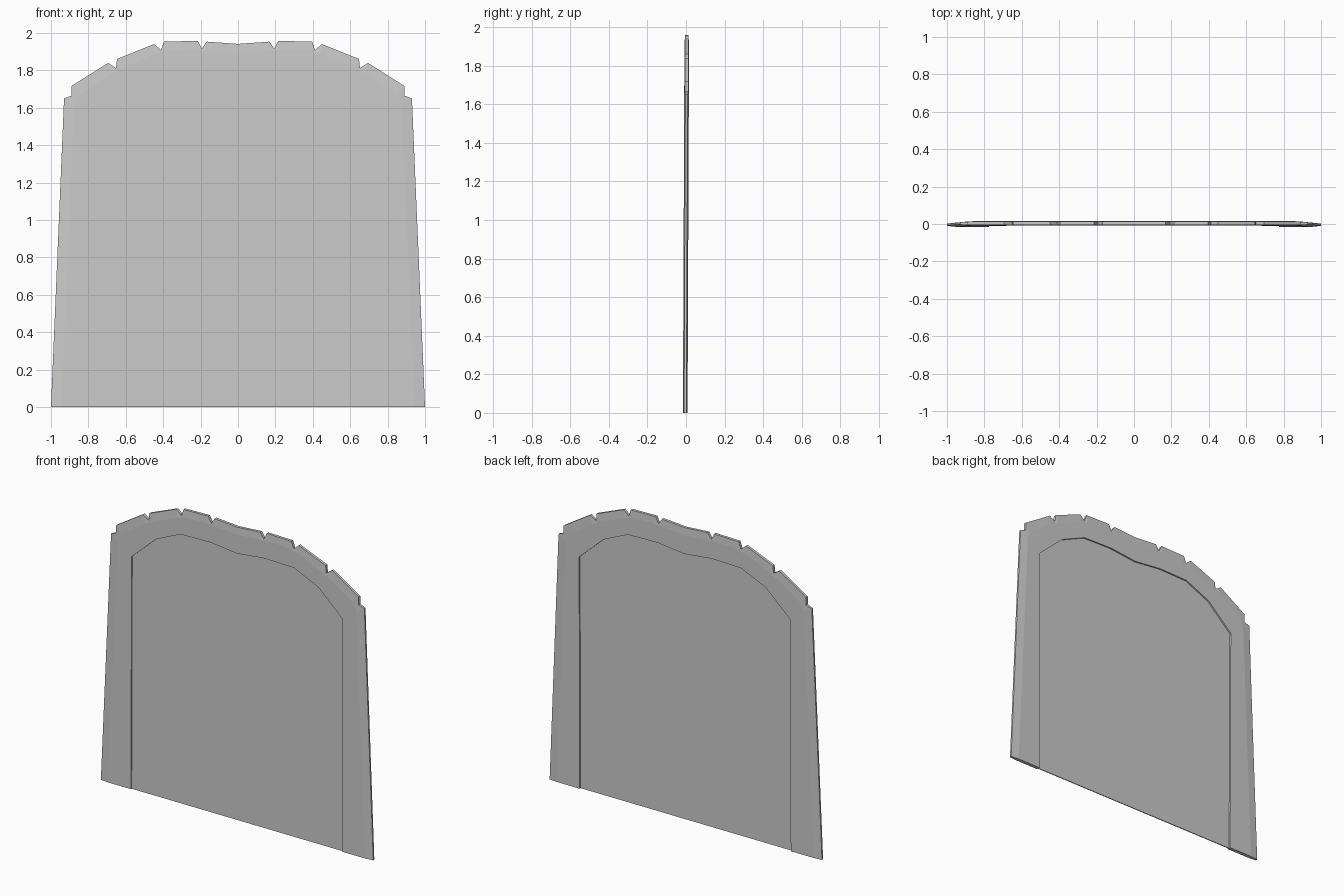
import bpy, bmesh

if "Cube" in bpy.data.objects:
    bpy.data.objects.remove(bpy.data.objects["Cube"])

# right half: outer x, outer z, bevel-line x, bevel-line z (foot to crown)
RIM = [(1.0, 0, .945, 0), (.93, 1.65, .875, 1.62), (.89, 1.665, .865, 1.64),
       (.89, 1.717, .85, 1.67), (.695, 1.84, .68, 1.785), (.652, 1.813, .645, 1.80),
       (.647, 1.861, .63, 1.81), (.449, 1.941, .44, 1.89), (.412, 1.909, .41, 1.895),
       (.396, 1.954, .39, 1.905), (.215, 1.958, .215, 1.91), (.193, 1.916, .193, 1.907),
       (.168, 1.954, .17, 1.905), (0, 1.942, 0, 1.893)]
# inner arch: outer x -> inner x, z
ARCH = [(0, 0, 1.768), (.193, .2, 1.79), (.412, .415, 1.785), (.652, .595, 1.705), (.93, .775, 1.54)]
HALF, SIDE_EDGE, TOP_EDGE, LEAN = .012, .006, .009, .008


def inner(x):
    if x > .94:
        return .775, 0
    for a, b in zip(ARCH, ARCH[1:]):
        if x <= b[0]:
            t = (x - a[0]) / (b[0] - a[0])
            return a[1] + t * (b[1] - a[1]), a[2] + t * (b[2] - a[2])
    return ARCH[-1][1:]


def lean(z):
    return LEAN * (z / 1.958 - .5)


def finish(bm, name):
    bmesh.ops.recalc_face_normals(bm, faces=bm.faces)
    me = bpy.data.meshes.new(name)
    bm.to_mesh(me)
    bm.free()
    ob = bpy.data.objects.new(name, me)
    bpy.context.collection.objects.link(ob)


# cross-sections along the whole rim, mirrored to the left
half = [(1, *p) for p in RIM]
path = half + [(-1, *p) for p in reversed(RIM[:-1])]

# notched frame with thinned outer edge
bm = bmesh.new()
rings = []
for s, ox, oz, bx, bz in path:
    ix, iz = inner(ox)
    e = TOP_EDGE if oz > 1.66 else SIDE_EDGE
    section = [(ix, iz, -HALF), (bx, bz, -HALF), (ox, oz, -e),
               (ox, oz, e), (bx, bz, HALF), (ix, iz, HALF)]
    rings.append([bm.verts.new((s * x, y + lean(z), z)) for x, z, y in section])
for a, b in zip(rings, rings[1:]):
    for k in range(6):
        n = (k + 1) % 6
        bm.faces.new((a[k], a[n], b[n], b[k]))
bm.faces.new(rings[0])
bm.faces.new(rings[-1])
finish(bm, "notched_frame")

# thin recessed panel filling the arch
bm = bmesh.new()
pts = [(s * inner(ox)[0], inner(ox)[1]) for s, ox, *_ in path if ox > .94 or ox in [a[0] for a in ARCH]]
front, back = [[bm.verts.new((x, y + lean(z), z)) for x, z in pts] for y in (-.004, .002)]
bm.faces.new(front)
bm.faces.new(back)
for i in range(len(pts)):
    j = (i + 1) % len(pts)
    bm.faces.new((front[i], front[j], back[j], back[i]))
finish(bm, "recessed_panel")
